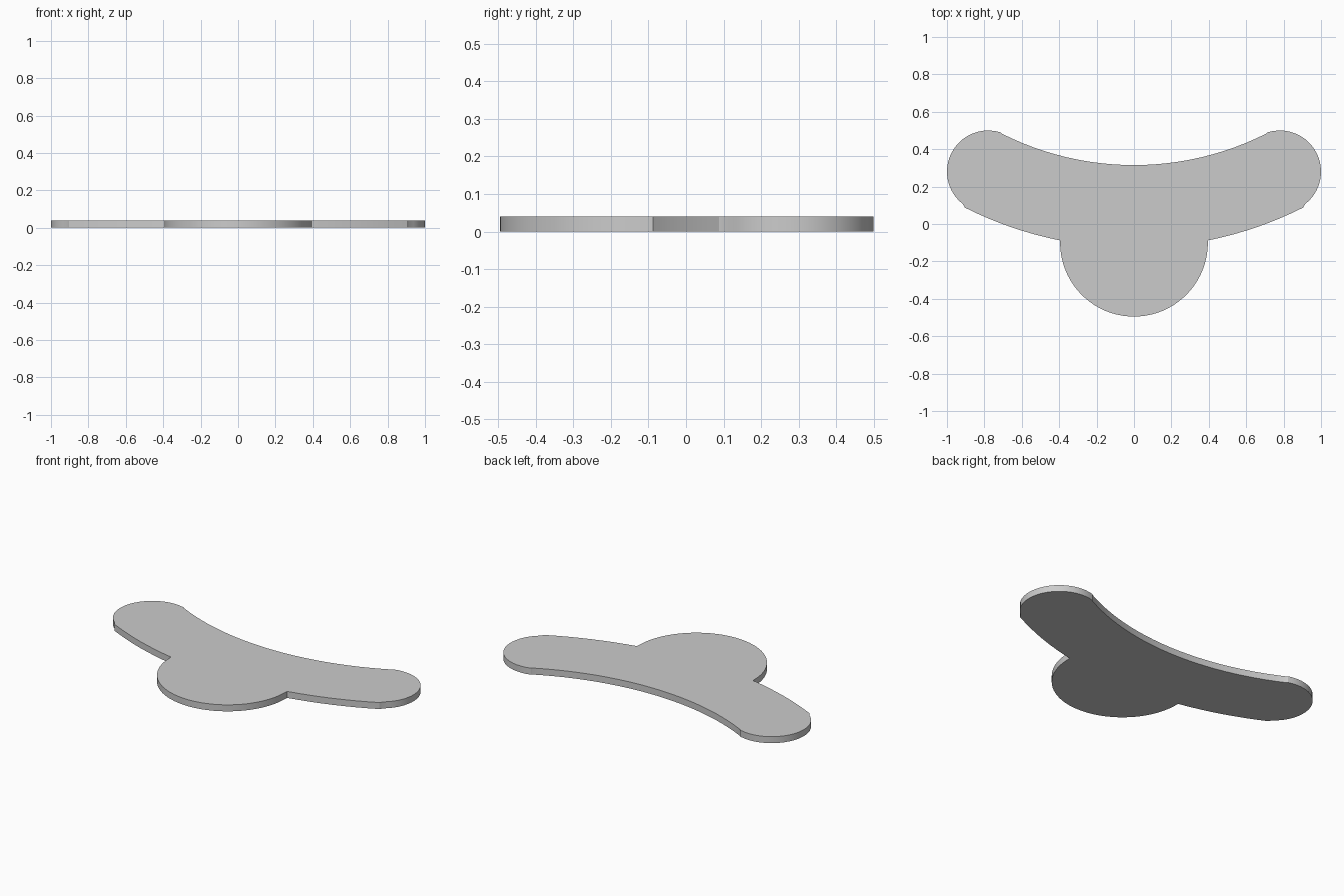
import bpy, bmesh
from math import sin, cos, atan2, radians, pi

if "Cube" in bpy.data.objects:
    bpy.data.objects.remove(bpy.data.objects["Cube"])

THICK = 0.04


def arc(cx, cy, r, a0, a1, n):
    """Points on a circular arc, angles in radians."""
    return [(cx + r * cos(a0 + (a1 - a0) * i / n),
             cy + r * sin(a0 + (a1 - a0) * i / n)) for i in range(n + 1)]


# Right half of the outline, from bottom centre to top centre
ARC_Y = 1.885                                   # shared centre of both long arcs
cap = (0.78, 0.28)
half = arc(0, -0.10, 0.395, -pi / 2, radians(1), 20)          # round lobe
half += arc(0, ARC_Y, 2.012, atan2(-0.09 - ARC_Y, 0.395),
            atan2(0.095 - ARC_Y, 0.90), 8)                    # lower arm edge
half += arc(*cap, 0.22, radians(-52), radians(108), 20)       # rounded tip
half += arc(0, ARC_Y, 1.57, atan2(0.483 - ARC_Y, 0.705), -pi / 2, 12)  # upper edge

# Mirror to a full closed outline
outline = half + [(-x, y) for x, y in reversed(half[1:-1])]

# Extrude into a flat plate
bm = bmesh.new()
face = bm.faces.new([bm.verts.new((x, y, 0)) for x, y in outline])
ext = bmesh.ops.extrude_face_region(bm, geom=[face], use_keep_orig=True)
top = [g for g in ext["geom"] if isinstance(g, bmesh.types.BMVert)]
bmesh.ops.translate(bm, verts=top, vec=(0, 0, THICK))
bmesh.ops.remove_doubles(bm, verts=bm.verts, dist=0.0005)
bmesh.ops.recalc_face_normals(bm, faces=bm.faces)
mesh = bpy.data.meshes.new("winged_plate")
bm.to_mesh(mesh)
bm.free()

plate = bpy.data.objects.new("winged_plate", mesh)
bpy.context.collection.objects.link(plate)
bpy.context.view_layer.objects.active = plate
plate.select_set(True)
bpy.ops.object.shade_smooth_by_angle(angle=radians(30))
